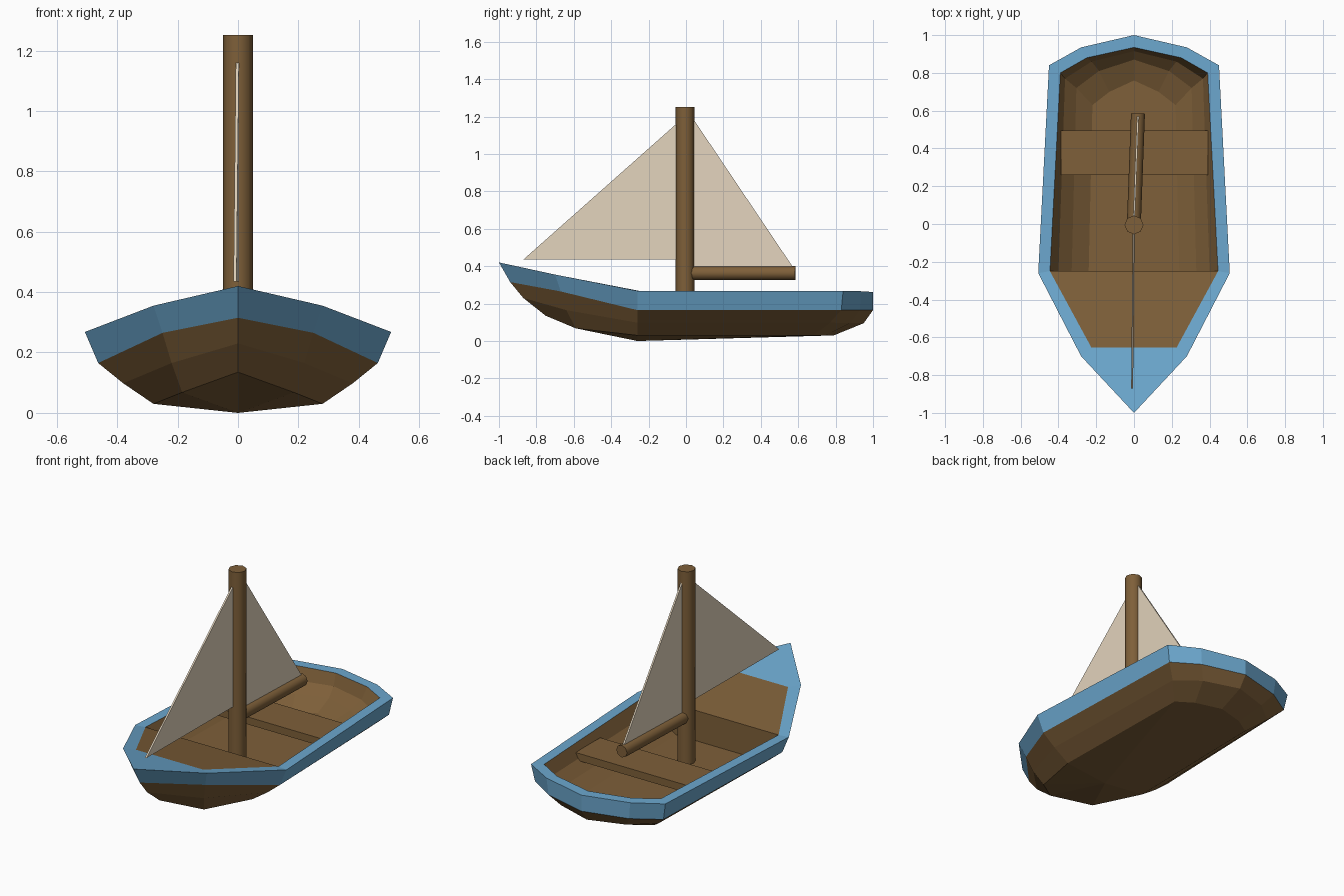
import bpy, bmesh, math
from mathutils import Vector

if "Cube" in bpy.data.objects:
    bpy.data.objects.remove(bpy.data.objects["Cube"])


def material(name, rgb):
    m = bpy.data.materials.new(name)
    m.diffuse_color = (*rgb, 1)
    m.use_nodes = True
    m.node_tree.nodes["Principled BSDF"].inputs["Base Color"].default_value = m.diffuse_color
    return m


wood = material("brown wood", (0.21, 0.116, 0.041))
blue = material("blue paint", (0.15, 0.39, 0.62))
cloth = material("cream cloth", (0.77, 0.66, 0.51))


def finish(name, bm, *mats):
    bmesh.ops.recalc_face_normals(bm, faces=bm.faces)
    me = bpy.data.meshes.new(name)
    bm.to_mesh(me)
    bm.free()
    ob = bpy.data.objects.new(name, me)
    bpy.context.collection.objects.link(ob)
    for m in mats:
        me.materials.append(m)
    return ob


# hull: half rings listed from bow to stern, mirrored to the left side
OUTER = [
    [(0, -1, .42), (.28, -.70, .355), (.507, -.26, .268), (.45, .84, .268), (.28, .935, .266), (0, 1, .262)],
    [(0, -.94, .315), (.25, -.67, .265), (.463, -.26, .165), (.43, .83, .165), (.27, .93, .165), (0, 1, .165)],
    [(0, -.87, .23), (.22, -.64, .165), (.38, -.26, .098), (.355, .77, .098), (.22, .88, .096), (0, .95, .095)],
    [(0, -.75, .135), (.185, -.59, .068), (.28, -.26, .03), (.265, .68, .03), (.165, .745, .03), (0, .79, .03)],
]
INNER = [
    [(.445, -.25, .268), (.39, .80, .268), (.25, .88, .266), (0, .935, .262)],
    [(.40, -.25, .19), (.365, .77, .19), (.225, .86, .19), (0, .915, .19)],
    [(.33, -.25, .135), (.305, .72, .135), (.185, .81, .135), (0, .87, .135)],
    [(.24, -.25, .085), (.22, .63, .085), (.13, .70, .085), (0, .76, .085)],
]


def mirrored(half):
    return half + [(-x, y, z) for x, y, z in reversed(half) if x > 0]


bm = bmesh.new()
outer = [[bm.verts.new(p) for p in mirrored(r)] for r in OUTER]
inner = [[bm.verts.new(p) for p in mirrored(r)] for r in INNER]
fr, fl = [bm.verts.new((s * .225, -.655, .345)) for s in (1, -1)]
keel = bm.verts.new((0, -.26, 0))


def face(vs, mat=0):
    bm.faces.new(vs).material_index = mat


n = len(outer[0])
for r in range(3):                      # outer skin, top band is blue
    for i in range(n):
        j = (i + 1) % n
        face((outer[r][i], outer[r][j], outer[r + 1][j], outer[r + 1][i]), int(r == 0))
for i in range(n):                      # bottom
    face((outer[3][i], outer[3][(i + 1) % n], keel))
o, c = outer[0], inner[0]
for i in range(6):                      # rim top
    face((o[i + 2], o[i + 3], c[i + 1], c[i]), 1)
face((o[1], o[2], c[0], fr), 1)
face((o[8], o[9], fl, c[6]), 1)
face((o[0], o[1], fr, fl, o[9]), 1)     # bow plate
face((fr, c[0], c[6], fl))              # foredeck
for r in range(3):                      # inner skin
    for i in range(6):
        face((inner[r][i], inner[r][i + 1], inner[r + 1][i + 1], inner[r + 1][i]))
face(inner[3])                          # floor
face([r[0] for r in inner] + [r[6] for r in reversed(inner)])   # bulkhead
finish("hull", bm, wood, blue)

# seat
bm = bmesh.new()
bmesh.ops.create_cube(bm, size=1)
for v in bm.verts:
    v.co = Vector((v.co.x * .78 + .003, v.co.y * .235 + .378, v.co.z * .045 + .2))
finish("seat", bm, wood)


# mast and boom
def pole(name, a, b, radius):
    a, b = Vector(a), Vector(b)
    bpy.ops.mesh.primitive_cylinder_add(vertices=8, radius=radius, depth=(b - a).length,
                                        location=(a + b) / 2)
    ob = bpy.context.object
    ob.name = name
    ob.rotation_euler = (b - a).to_track_quat('Z', 'Y').to_euler()
    ob.data.materials.append(wood)
    bpy.ops.object.shade_smooth_by_angle(angle=math.radians(50))
    return ob


pole("mast", (0, -.005, .08), (0, -.005, 1.252), .05)
pole("boom", (0, .02, .363), (.021, .585, .363), .037)


# sails: thin triangular plates
def sail(name, pts, t=.005):
    bm = bmesh.new()
    a, b = [[bm.verts.new((x + s * t, y, z)) for x, y, z in pts] for s in (1, -1)]
    bm.faces.new(a)
    bm.faces.new(b)
    for i in range(3):
        j = (i + 1) % 3
        bm.faces.new((a[i], a[j], b[j], b[i]))
    finish(name, bm, cloth)


sail("main_sail", [(0, .03, 1.2), (0, .03, .39), (.021, .575, .39)])
sail("front_sail", [(-.002, -.03, 1.18), (-.002, -.03, .435), (-.01, -.87, .435)])
